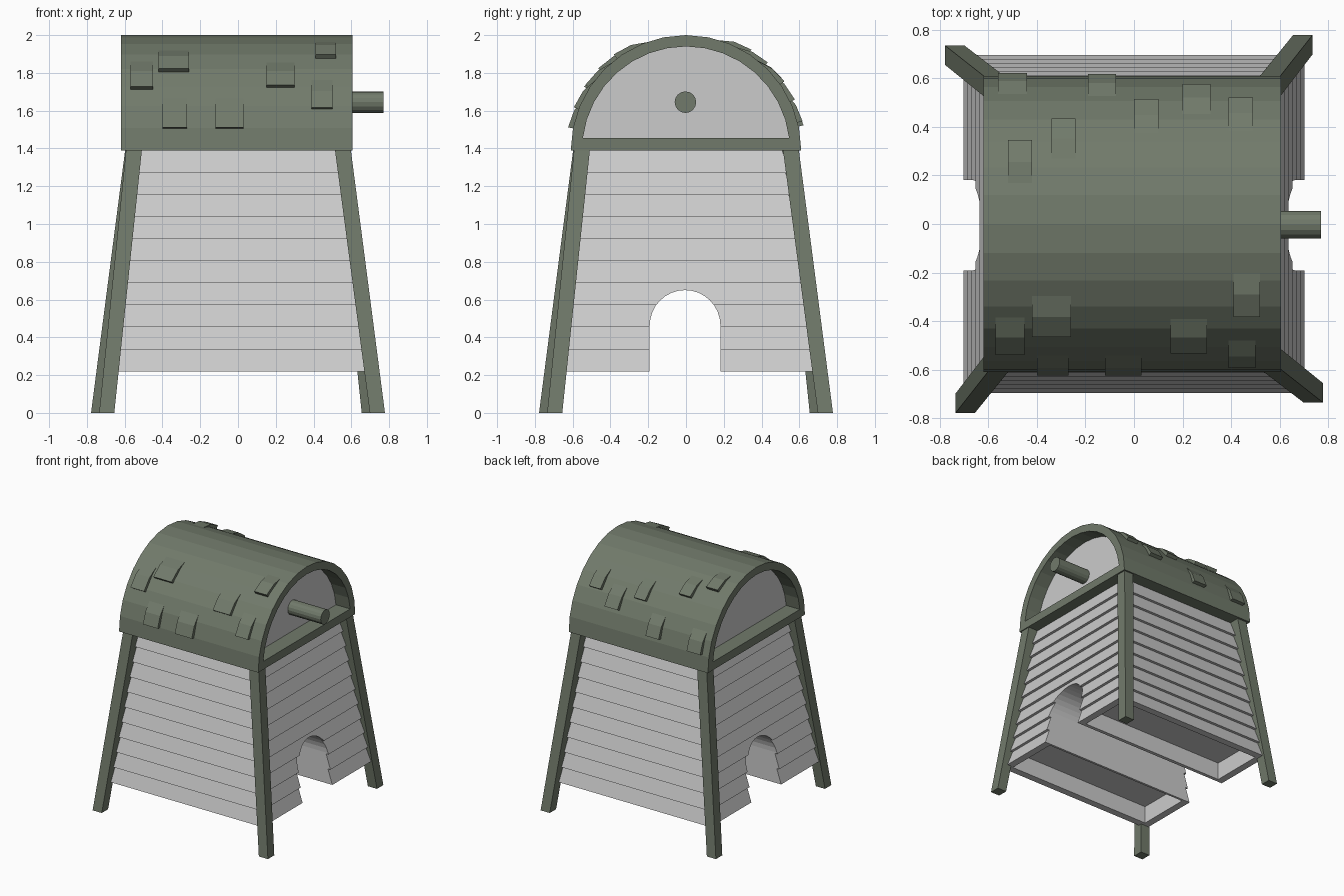
import bpy, bmesh
from math import sin, cos, asin, pi, radians
from mathutils import Matrix

if "Cube" in bpy.data.objects:
    bpy.data.objects.remove(bpy.data.objects["Cube"])

green = bpy.data.materials.new("green_paint")
green.diffuse_color = (0.165, 0.195, 0.146, 1)
green.use_nodes = True
green.node_tree.nodes["Principled BSDF"].inputs["Base Color"].default_value = green.diffuse_color


def add_object(name, bm, mat=None):
    bmesh.ops.recalc_face_normals(bm, faces=bm.faces)
    me = bpy.data.meshes.new(name)
    bm.to_mesh(me)
    bm.free()
    ob = bpy.data.objects.new(name, me)
    bpy.context.collection.objects.link(ob)
    if mat:
        me.materials.append(mat)
    return ob


def loft(name, rings, mat=None):
    """Skin a stack of equal-length point rings and cap both ends."""
    bm = bmesh.new()
    vs = [[bm.verts.new(p) for p in r] for r in rings]
    n = len(vs[0])
    for a, b in zip(vs, vs[1:]):
        for i in range(n):
            j = (i + 1) % n
            bm.faces.new((a[i], a[j], b[j], b[i]))
    bm.faces.new(vs[0][::-1])
    bm.faces.new(vs[-1])
    return add_object(name, bm, mat)


def prism(name, profile, x0, x1, mat=None):
    """Extrude a (y, z) profile along x."""
    return loft(name, [[(x, y, z) for y, z in profile] for x in (x0, x1)], mat)


def square(cx, cy, hx, hy, z):
    return [(cx - hx, cy - hy, z), (cx + hx, cy - hy, z),
            (cx + hx, cy + hy, z), (cx - hx, cy + hy, z)]


def arc(r, cz, start, n, cy=0):
    return [(cy + r * cos(start + (pi - 2 * start) * i / n),
             cz + r * sin(start + (pi - 2 * start) * i / n)) for i in range(n + 1)]


def cut(ob, cutter):
    cutter.hide_render = True
    mod = ob.modifiers.new("cut", 'BOOLEAN')
    mod.operation = 'DIFFERENCE'
    mod.solver = 'EXACT'
    mod.object = cutter
    bpy.context.view_layer.objects.active = ob
    bpy.ops.object.modifier_apply(modifier=mod.name)
    bpy.data.objects.remove(cutter)


RZ = 1.39  # roof base height

# Clapboard body: each board flares out over the one below
Z0, PITCH, W0, STEP, LIP = 0.22, 0.1168, 0.703, 0.0165, 0.022
rings = []
for i in range(10):
    w, z = W0 - STEP * i, Z0 + PITCH * i
    t = w - STEP - LIP
    rings += [square(0, 0, w, w - 0.006, z), square(0, 0, t, t - 0.006, z + PITCH)]
body = loft("clapboard_body", rings)

# Arched passage through the body
cut(body, prism("passage_cutter",
                [(0.182, 0.1)] + arc(0.187, 0.463, 0, 16, -0.005) + [(-0.192, 0.1)], -1, 1))

# Shallow hollows under the body on both sides of the passage
for s in (-1, 1):
    cut(body, loft("hollow_cutter", [square(0, s * 0.425, 0.645, 0.215, z)
                                     for z in (0.1, 0.36)]))

# Barrel roof frame with framed open ends
roof = prism("barrel_roof", arc(0.61, RZ, 0, 16), -0.62, 0.605, green)
inner = arc(0.55, RZ, asin(0.065 / 0.55), 16)
cut(roof, prism("roof_cutter", inner, -1, 1))

# Recessed end panels
prism("end_panels", inner, -0.50, 0.48)

# Axle stub on the right end
prism("axle", [(0.057 * cos(2 * pi * i / 16) - 0.003, 1.645 + 0.057 * sin(2 * pi * i / 16))
               for i in range(16)], 0.45, 0.77, green)

# Four splayed legs, one shape turned around the centre
for i in range(4):
    leg = loft("leg", [square(0.695, 0.738, 0.04, 0.04, 0),
                       square(0.549, 0.553, 0.042, 0.042, 1.41)], green)
    leg.data.transform(Matrix.Rotation(i * pi / 2, 4, 'Z'))

# Scattered shingles: side, x range, elevation angle of lower edge, length angle
shingles = [
    (-1, -0.57, -0.45, 32, 20), (-1, -0.42, -0.26, 43, 19), (-1, 0.41, 0.52, 53, 19),
    (-1, 0.15, 0.30, 33, 18), (-1, 0.39, 0.50, 21, 18), (-1, -0.40, -0.27, 11, 17),
    (-1, -0.12, 0.03, 11, 17), (1, -0.56, -0.44, 12, 17), (1, -0.19, -0.075, 14, 17),
    (1, 0.0, 0.10, 36, 17), (1, 0.20, 0.315, 25, 18), (1, 0.39, 0.49, 35, 17),
    (1, -0.34, -0.24, 47, 18), (1, -0.52, -0.42, 57, 18),
]
for side, x0, x1, a, length in shingles:
    section = [(0.636, 0), (0.629, 0.5), (0.605, 1), (0.585, 1), (0.59, 0.5), (0.595, 0)]
    prism("shingle", [(side * r * cos(radians(a + f * length)),
                       RZ + r * sin(radians(a + f * length))) for r, f in section],
          x0, x1, green)
